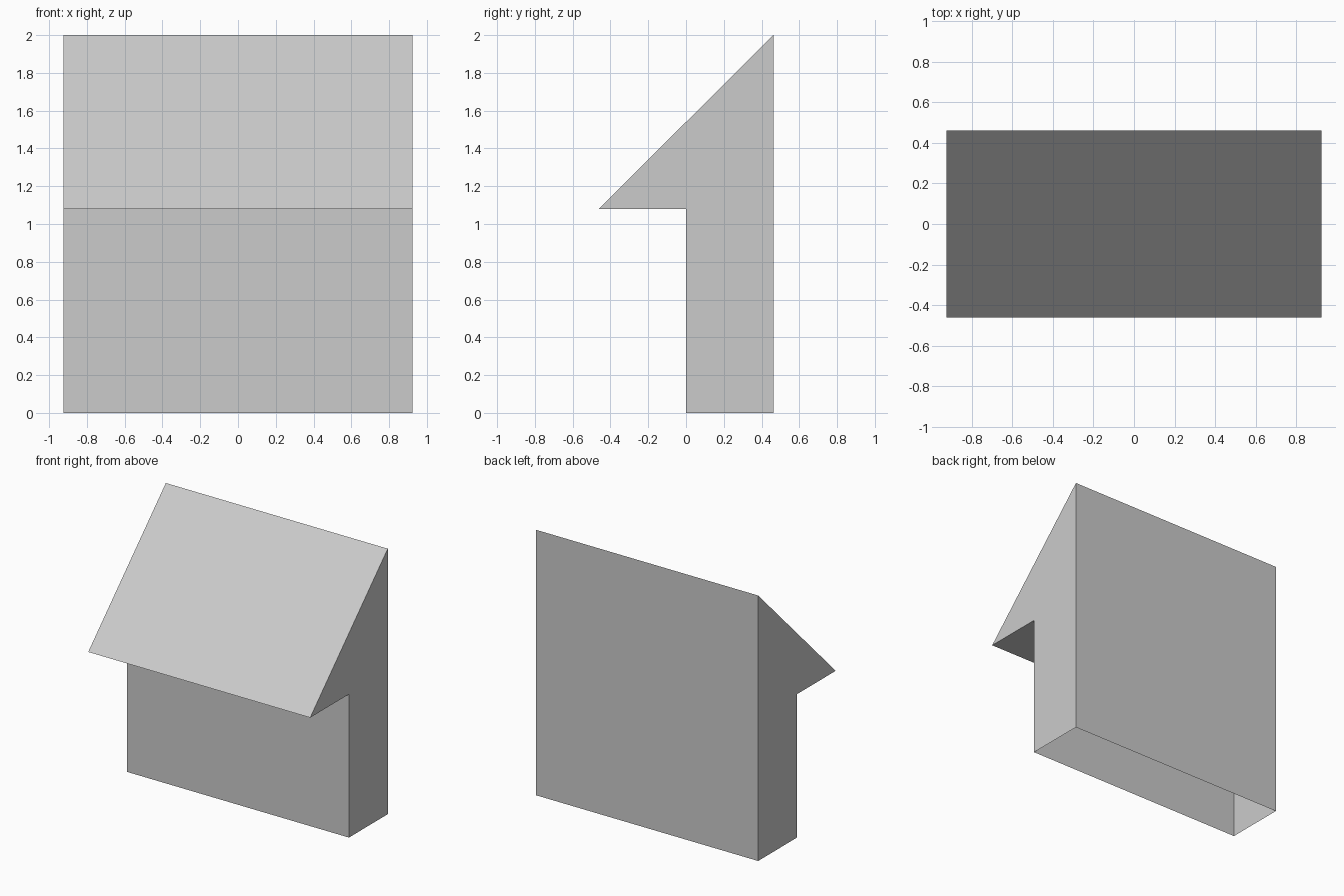
import bpy
import bmesh

if "Cube" in bpy.data.objects:
    bpy.data.objects.remove(bpy.data.objects["Cube"])

HALF_WIDTH = 0.925
# Side profile (y, z): thin wall with a sloped roof overhanging the front
PROFILE = [(0.0, 0.0), (0.462, 0.0), (0.462, 2.0), (-0.462, 1.08), (0.0, 1.08)]

bm = bmesh.new()

# Left side panel, extruded across the width
side = bm.faces.new([bm.verts.new((-HALF_WIDTH, y, z)) for y, z in PROFILE])
ext = bmesh.ops.extrude_face_region(bm, geom=[side], use_keep_orig=True)
moved = [g for g in ext["geom"] if isinstance(g, bmesh.types.BMVert)]
bmesh.ops.translate(bm, verts=moved, vec=(2 * HALF_WIDTH, 0, 0))
bmesh.ops.recalc_face_normals(bm, faces=bm.faces[:])

# The underside is open
floor = [f for f in bm.faces if all(v.co.z < 1e-4 for v in f.verts)]
bmesh.ops.delete(bm, geom=floor, context="FACES_ONLY")

mesh = bpy.data.meshes.new("wall_with_sloped_roof")
bm.to_mesh(mesh)
bm.free()
obj = bpy.data.objects.new("wall_with_sloped_roof", mesh)
bpy.context.collection.objects.link(obj)
